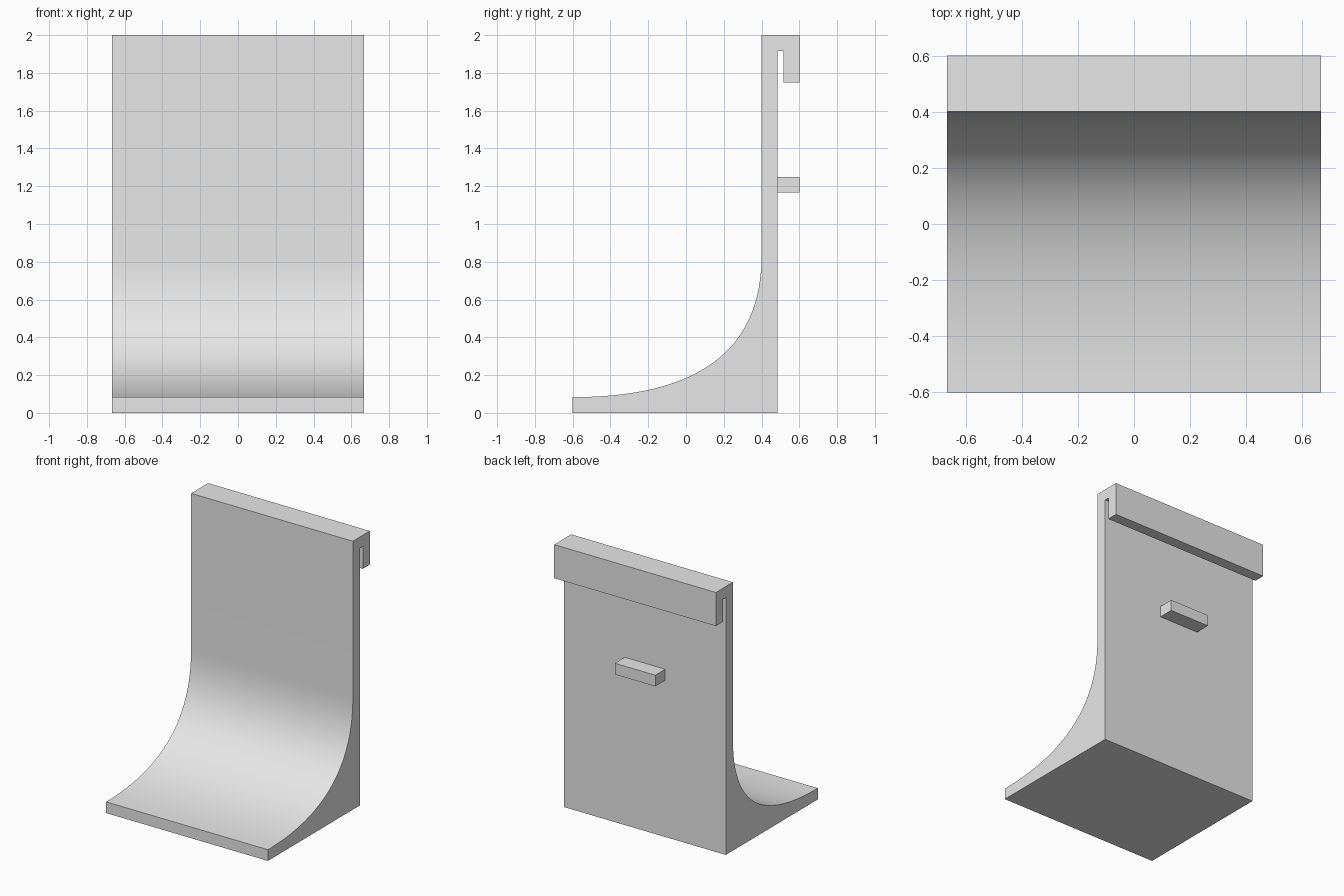
import bpy
import bmesh

cube = bpy.data.objects.get("Cube")
if cube:
    bpy.data.objects.remove(cube, do_unlink=True)

grey = bpy.data.materials.new("light_grey")
grey.use_nodes = True
grey.diffuse_color = (0.8, 0.8, 0.8, 1)
grey.node_tree.nodes["Principled BSDF"].inputs["Base Color"].default_value = grey.diffuse_color

UNIT = 1 / 60       # design grid: the stand is 120 units tall
BACK, REAR = 29, 36  # back of the wall, rearmost face
SEGMENTS = 32


def extrude_profile(name, profile, width):
    """Extrude a (y, z) outline along x, centred on x = 0."""
    bm = bmesh.new()
    outline = [bm.verts.new((-width / 2 * UNIT, y * UNIT, z * UNIT)) for y, z in profile]
    face = bm.faces.new(outline)
    grown = bmesh.ops.extrude_face_region(bm, geom=[face])["geom"]
    moved = [v for v in grown if isinstance(v, bmesh.types.BMVert)]
    bmesh.ops.translate(bm, verts=moved, vec=(width * UNIT, 0, 0))
    bmesh.ops.recalc_face_normals(bm, faces=bm.faces)
    mesh = bpy.data.meshes.new(name)
    bm.to_mesh(mesh)
    bm.free()
    mesh.materials.append(grey)
    obj = bpy.data.objects.new(name, mesh)
    bpy.context.collection.objects.link(obj)
    return obj


# Sweeping front: a quadratic curve from the front lip up into the wall
lip, corner, wall = (-36, 5), (24, 5), (24, 50)
sweep = []
for i in range(SEGMENTS + 1):
    t = i / SEGMENTS
    sweep.append([(1 - t) ** 2 * a + 2 * t * (1 - t) * b + t * t * c
                  for a, b, c in zip(lip, corner, wall)])

# Top edge folded over into a rear hook with a narrow slot
hook = [(24, 120), (REAR, 120), (REAR, 105), (31, 105), (31, 115), (BACK, 115)]
stand = extrude_profile("curved_stand", sweep + hook + [(BACK, 0), (-36, 0)], 80)

# Small spacer block on the rear of the wall
extrude_profile("rear_spacer", [(BACK, 70), (REAR, 70), (REAR, 75), (BACK, 75)], 20)

# Smooth the sweep, keep the corners sharp
bpy.ops.object.select_all(action="DESELECT")
stand.select_set(True)
bpy.context.view_layer.objects.active = stand
bpy.ops.object.shade_smooth_by_angle(angle=0.5)
